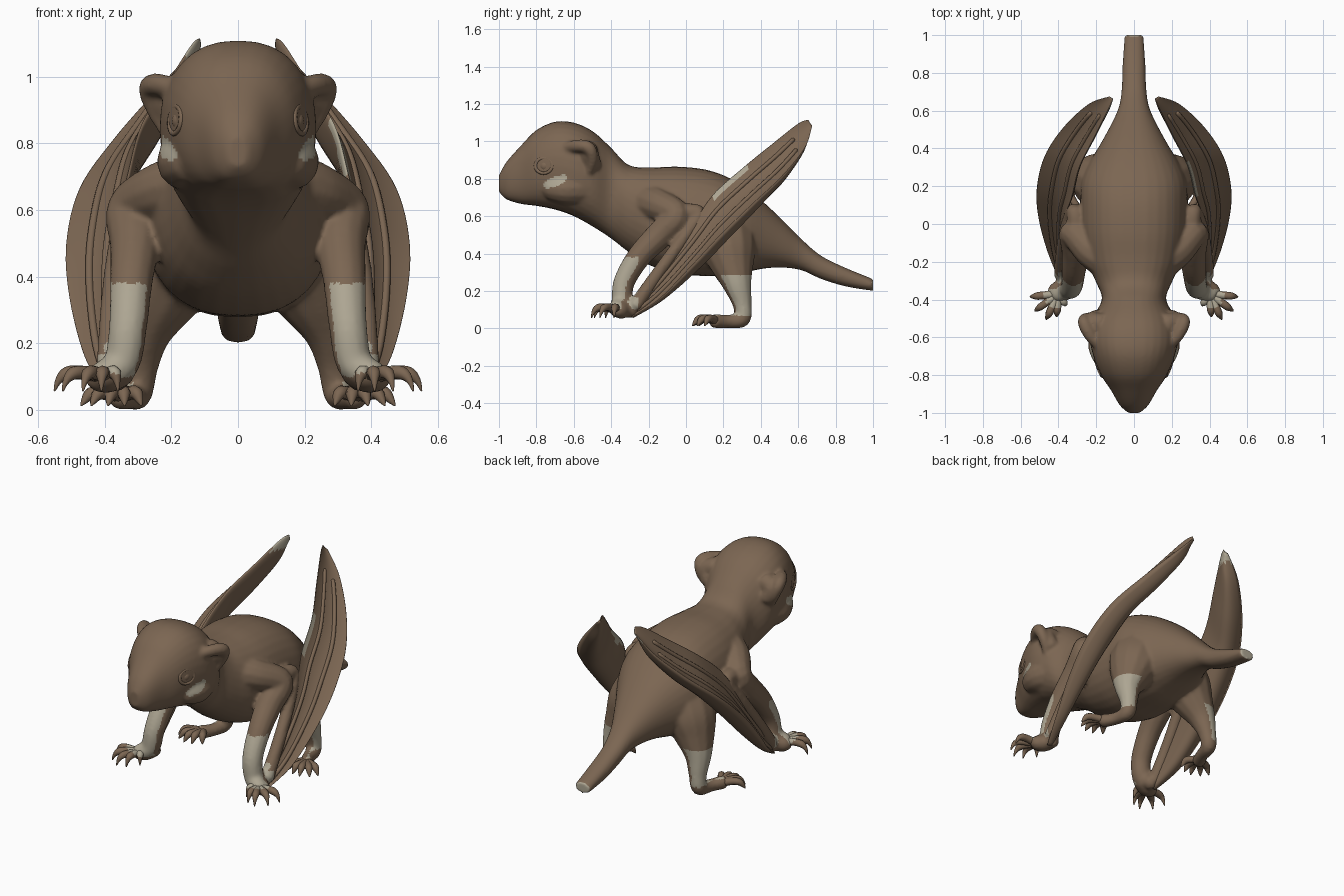
import bpy, bmesh, math
from mathutils import Vector

cube = bpy.data.objects.get("Cube")
if cube:
    bpy.data.objects.remove(cube, do_unlink=True)


def material(name, rgb):
    m = bpy.data.materials.new(name)
    m.use_nodes = True
    m.diffuse_color = (*rgb, 1)
    bsdf = next(n for n in m.node_tree.nodes if n.type == 'BSDF_PRINCIPLED')
    bsdf.inputs["Base Color"].default_value = (*rgb, 1)
    bsdf.inputs["Roughness"].default_value = 0.8
    return m


BROWN = material("brown fur", (0.2, 0.133, 0.085))
PALE = material("pale fur", (0.42, 0.38, 0.29))


def spline(pts, steps=6):
    """Catmull-Rom through tuples of any length."""
    p = [Vector(q) for q in pts]
    p = [p[0]] + p + [p[-1]]
    out = []
    for i in range(1, len(p) - 2):
        a, b, c, d = p[i - 1:i + 3]
        for k in range(steps):
            t = k / steps
            out.append(0.5 * (2 * b + (c - a) * t + (2 * a - 5 * b + 4 * c - d) * t ** 2
                              + (3 * b - a - 3 * c + d) * t ** 3))
    return out + [p[-1]]


def loft(bm, rings, closed=False):
    """Skin a row of rings; ends are capped unless the row is closed."""
    vs = [[bm.verts.new(q) for q in ring] for ring in rings]
    n = len(vs[0])
    pairs = list(zip(vs, vs[1:])) + ([(vs[-1], vs[0])] if closed else [])
    for a, b in pairs:
        for i in range(n):
            j = (i + 1) % n
            bm.faces.new((a[i], a[j], b[j], b[i]))
    if not closed:
        bm.faces.new(vs[0])
        bm.faces.new(vs[-1])


def tube(bm, pts, side=1, sides=12, steps=6):
    """Round limb along (x, y, z, radius) points, with rounded ends."""
    path = spline([(x * side, y, z, r) for x, y, z, r in pts], steps)
    c = [Vector(q[:3]) for q in path]
    rad = [q[3] for q in path]
    t0, t1 = (c[1] - c[0]).normalized(), (c[-1] - c[-2]).normalized()
    c = [c[0] - t0 * rad[0] * 0.6] + c + [c[-1] + t1 * rad[-1] * 0.6]
    rad = [rad[0] * 0.5] + rad + [rad[-1] * 0.5]
    rings, u = [], Vector((1, 0.1, 0.05))
    for i in range(len(c)):
        t = (c[min(i + 1, len(c) - 1)] - c[max(i - 1, 0)]).normalized()
        u = (u - t * u.dot(t)).normalized()
        v = t.cross(u)
        rings.append([c[i] + rad[i] * (u * math.cos(a) + v * math.sin(a))
                      for a in (math.tau * k / sides for k in range(sides))])
    loft(bm, rings)


def finish(name, bm, pale=None):
    """Turn a bmesh into a smooth object; pale(centre, normal) picks pale faces."""
    bmesh.ops.recalc_face_normals(bm, faces=bm.faces)
    bm.normal_update()
    for f in bm.faces:
        f.smooth = True
        if pale and pale(f.calc_center_median(), f.normal):
            f.material_index = 1
    me = bpy.data.meshes.new(name)
    bm.to_mesh(me)
    bm.free()
    me.materials.append(BROWN)
    me.materials.append(PALE)
    ob = bpy.data.objects.new(name, me)
    bpy.context.scene.collection.objects.link(ob)
    return ob


# Head, trunk and tail: (y, top, bottom, half width)
SECTIONS = [(-1, .82, .73, .03), (-.96, .89, .69, .075), (-.88, .98, .665, .122),
            (-.8, 1.06, .655, .175), (-.7, 1.105, .635, .215), (-.6, 1.1, .6, .235),
            (-.5, 1.055, .545, .22), (-.4, .965, .48, .17), (-.31, .875, .41, .2),
            (-.2, .86, .34, .25), (-.05, .865, .29, .28), (.1, .85, .28, .285),
            (.22, .81, .28, .28), (.32, .75, .3, .24), (.42, .67, .32, .18),
            (.52, .575, .325, .125), (.62, .475, .31, .08), (.72, .39, .265, .065),
            (.85, .325, .225, .06), (1, .264, .2, .05)]
bm = bmesh.new()
rings = []
for y, top, bot, w in spline(SECTIONS, 4):
    ring = []
    jaw = min(1, max(0, (-.5 - y) / .15))
    for k in range(32):
        a = math.tau * k / 32
        ca, sa = math.cos(a), math.sin(a)
        e = .85 - (.25 * jaw if sa < 0 else 0)
        ring.append((w * math.copysign(abs(ca) ** e, ca), y,
                     (top + bot) / 2 + (top - bot) / 2 * math.copysign(abs(sa) ** .95, sa)))
    rings.append(ring)
loft(bm, rings)

# Limbs, elbow folds, ears and cheeks, mirrored
for s in (1, -1):
    tube(bm, [(.14, -.19, .67, .11), (.23, -.14, .655, .09), (.32, -.05, .6, .075),
              (.31, -.14, .5, .075), (.32, -.25, .385, .065), (.33, -.33, .25, .058),
              (.35, -.345, .14, .055), (.41, -.375, .1, .045)], s)
    tube(bm, [(.34, -.33, .12, .045), (.39, -.345, .1, .05), (.43, -.36, .095, .04)], s)
    tube(bm, [(.355, -.335, .13, .05), (.37, -.28, .09, .042)], s)
    tube(bm, [(.3, -.02, .61, .06), (.32, .07, .61, .04), (.36, -.03, .46, .036),
              (.38, -.16, .28, .036), (.385, -.27, .12, .04)], s)
    tube(bm, [(.12, .2, .52, .17), (.19, .23, .42, .15), (.235, .25, .33, .115),
              (.275, .275, .23, .077), (.29, .3, .13, .052), (.3, .3, .05, .044),
              (.32, .22, .037, .036), (.355, .15, .04, .04)], s)
    tube(bm, [(.17, -.67, .955, .022), (.23, -.59, .975, .034), (.265, -.52, .965, .034),
              (.245, -.5, .9, .03), (.21, -.52, .83, .022)], s)
    tube(bm, [(.17, -.53, .95, .06), (.215, -.515, .93, .05), (.19, -.5, .87, .05)], s)
    tube(bm, [(.14, -.73, .75, .065), (.16, -.64, .745, .085), (.12, -.54, .75, .1)], s)
source = finish("body_source", bm)
mod = source.modifiers.new("fuse", 'REMESH')
mod.mode = 'VOXEL'
mod.voxel_size = 0.01
mod = source.modifiers.new("soften", 'SMOOTH')
mod.factor = 0.5
mod.iterations = 6
fused = bpy.data.meshes.new_from_object(
    source.evaluated_get(bpy.context.evaluated_depsgraph_get()))
bpy.data.objects.remove(source, do_unlink=True)


def body_pale(c, n):
    u = c.y + .7
    v = c.z - .785 - .35 * u
    cheek = (u / .065) ** 2 + (v / .028) ** 2 < 1 and abs(c.x) > .12
    out = n.x * math.copysign(1, c.x)
    x_limit = .4 if c.z > .17 else .46
    arm = (.1 < c.z < .38 and c.y < -.255 and .2 < abs(c.x) < x_limit
           and n.y < .25 and n.z > -.6 and out > -.8)
    shank = (.07 < c.z < .285 and .15 < c.y < .4 and abs(c.x) > .19
             and out > .1 - .3 * n.y and n.y > -.7)
    return cheek or arm or shank or c.y > .995


bm = bmesh.new()
bm.from_mesh(fused)
bpy.data.meshes.remove(fused)
finish("body", bm, body_pale)

# Wing edges: upper and outer points from wrist to tip
UPPER = [(.36, -.31, .1), (.38, -.17, .27), (.37, .02, .53), (.33, .14, .71),
         (.29, .3, .855), (.21, .46, .985), (.14, .6, 1.095), (.115, .655, 1.115)]
OUTER = [(.4, -.29, .06), (.46, -.14, .16), (.505, .03, .335), (.515, .185, .5),
         (.475, .355, .665), (.375, .51, .81), (.24, .635, .965), (.13, .675, 1.085)]


def wing_pale(c, n):
    edge = .71 + (c.y - .14) * .9
    stripe = .15 < c.y < .34 and c.z > edge - .045 and .2 < c.x < .37
    return stripe or (c.y > .55 and c.z > 1.04 and n.x > -.3 and -.17 < c.x < 0)


def depth(f, front):
    """Depth of the wing section at chord position f: hollow front, full outer wall."""
    h = max(0, 1 - f * f)
    return -.22 * h if front else -.95 * math.sqrt(h) * (.8 - .4 * f)


FORE_TIPS = [(.55, -.385), (.525, -.46), (.465, -.505), (.41, -.49), (.36, -.43)]
HIND_TIPS = [(.47, .1), (.44, .06), (.39, .035), (.34, .04), (.29, .07)]
FORE_ROOT, HIND_ROOT = Vector((.4, -.37, .1)), Vector((.35, .165, .04))


def hand_pale(c, n):
    return n.z > .2 and (Vector((abs(c.x), c.y)) - FORE_ROOT.to_2d()).length < .075


for s, label in ((1, "left"), (-1, "right")):
    # Wing blade, hollow in front and rounded behind
    bm = bmesh.new()
    up, low = spline(UPPER), spline(OUTER)
    rings, ridges = [], [[], []]
    for i, (a, b) in enumerate(zip(up, low)):
        j, k = min(i + 1, len(up) - 1), max(i - 1, 0)
        along = up[j] + low[j] - up[k] - low[k]
        mid, half = (a + b) / 2, (a - b) / 2
        n = along.cross(half).normalized() * half.length
        ring = []
        for q in range(28):
            t = math.tau * q / 28
            f = math.cos(t)
            p = mid + half * f + n * depth(f, q < 14)
            ring.append((p.x * s, p.y, p.z))
        rings.append(ring)
        for ridge, f in zip(ridges, (.4, -.35)):
            ridge.append((*(mid + half * f + n * depth(f, True)), .012))
    loft(bm, rings)
    finish(label + "_wing", bm, wing_pale)

    # Finger bones raised on the wing face
    bm = bmesh.new()
    for ridge in ridges:
        tube(bm, ridge[2:-8:2], s, 8, 2)
    finish(label + "_wing_bones", bm)

    # Toes with hooked claws
    for name, tips, r, lift, pale in (("fore", FORE_TIPS, FORE_ROOT, .058, hand_pale),
                                      ("hind", HIND_TIPS, HIND_ROOT, .014, None)):
        bm = bmesh.new()
        for x, y in tips:
            d = Vector((x - r.x, y - r.y, 0))
            tube(bm, [(*r, .024), (*(r + d * .45 + Vector((0, 0, .012))), .021),
                      (*(r + d * .75 + Vector((0, 0, .01))), .02),
                      (*(r + d * .92 - Vector((0, 0, .012))), .011),
                      (x, y, lift, .003)], s, 8, 4)
        finish(label + "_" + name + "_toes", bm, pale)

    # Eyeball and lid ring, set into the side of the head
    n = Vector((.93, -.35, .1)).normalized()
    u = n.cross(Vector((0, 0, 1))).normalized()
    v = n.cross(u)
    eye = Vector((.188, -.76, .87))
    bm = bmesh.new()
    rings = []
    for k in range(24):
        a = math.tau * k / 24
        d = u * math.cos(a) + v * math.sin(a) * .85
        ring = []
        for q in range(8):
            b = math.tau * q / 8
            p = eye + d * (.048 + .01 * math.cos(b)) + n * .007 * math.sin(b)
            ring.append((p.x * s, p.y, p.z))
        rings.append(ring)
    loft(bm, rings, closed=True)
    finish(label + "_eyelid", bm)
    bm = bmesh.new()
    bmesh.ops.create_uvsphere(bm, u_segments=20, v_segments=12, radius=.034)
    centre = eye - n * .025
    bmesh.ops.translate(bm, verts=bm.verts, vec=(centre.x * s, centre.y, centre.z))
    finish(label + "_eye", bm)
